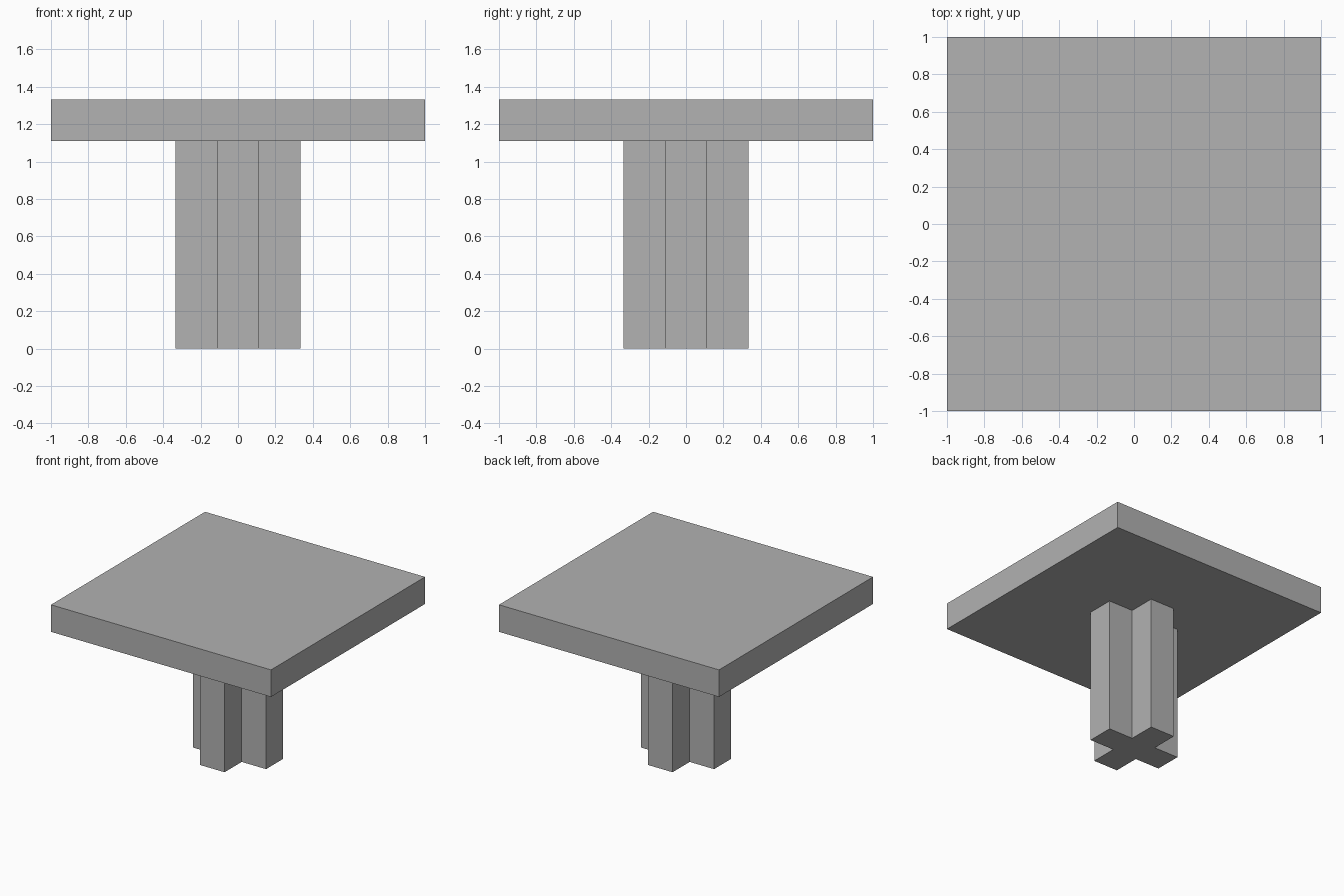
import bpy
import bmesh

cube = bpy.data.objects.get("Cube")
if cube:
    bpy.data.objects.remove(cube, do_unlink=True)

U = 1 / 9  # the model sits on a grid of ninths
GREY = (0.445, 0.445, 0.445, 1)

grey = bpy.data.materials.new("plain grey")
grey.use_nodes = True
grey.diffuse_color = GREY
grey.node_tree.nodes["Principled BSDF"].inputs["Base Color"].default_value = GREY


def prism(name, outline, bottom, top):
    """Extrude a flat outline upwards between two heights, in grid units."""
    bm = bmesh.new()
    base = bm.faces.new([bm.verts.new((x * U, y * U, bottom * U)) for x, y in outline])
    extruded = bmesh.ops.extrude_face_region(bm, geom=[base], use_keep_orig=True)
    verts = [v for v in extruded["geom"] if isinstance(v, bmesh.types.BMVert)]
    bmesh.ops.translate(bm, verts=verts, vec=(0, 0, (top - bottom) * U))
    bmesh.ops.recalc_face_normals(bm, faces=bm.faces)
    mesh = bpy.data.meshes.new(name)
    bm.to_mesh(mesh)
    bm.free()
    mesh.materials.append(grey)
    obj = bpy.data.objects.new(name, mesh)
    bpy.context.collection.objects.link(obj)
    return obj


def four_fold(points):
    """Repeat points in quarter turns around the centre."""
    outline = []
    for _ in range(4):
        outline += points
        points = [(-y, x) for x, y in points]
    return outline


# Cross-shaped central post
prism("post", four_fold([(3, -1), (3, 1), (1, 1)]), 0, 10)

# Square slab top
prism("table_top", four_fold([(9, 9)]), 10, 12)
